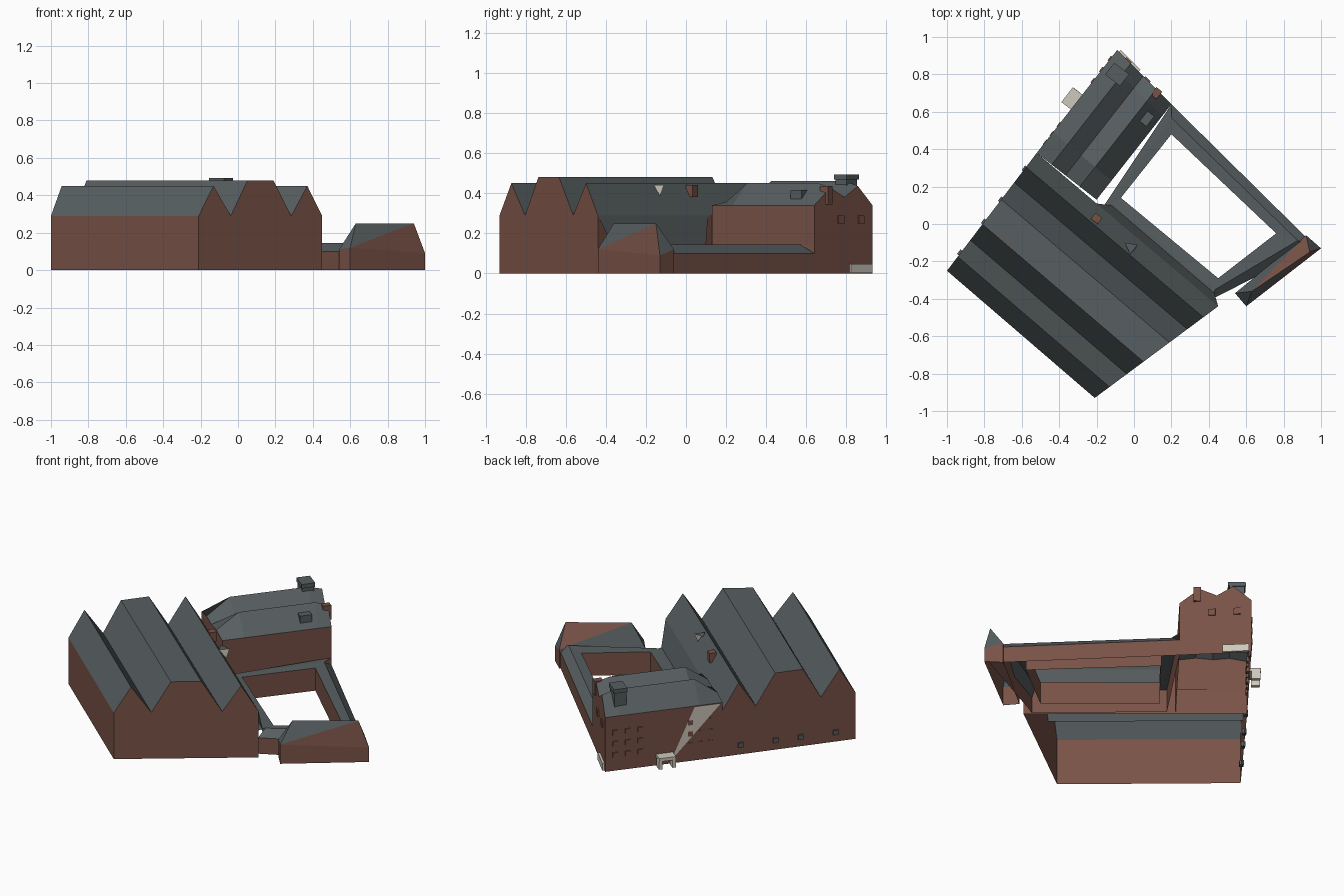
import bpy
from math import atan2
from mathutils import Vector

if "Cube" in bpy.data.objects:
    bpy.data.objects.remove(bpy.data.objects["Cube"])


def material(name, rgb):
    m = bpy.data.materials.new(name)
    m.use_nodes = True
    m.diffuse_color = (*rgb, 1)
    m.node_tree.nodes["Principled BSDF"].inputs["Base Color"].default_value = (*rgb, 1)
    return m


MATS = [material("brick", (0.19, 0.085, 0.063)),
        material("slate roof", (0.095, 0.112, 0.117)),
        material("pale stone", (0.62, 0.58, 0.50))]
BRICK, SLATE, STONE = range(3)


def build(name, faces):
    """Make an object from (material, corner points) pairs."""
    verts, polys = [], []
    for _, pts in faces:
        polys.append(range(len(verts), len(verts) + len(pts)))
        verts += [tuple(p) for p in pts]
    me = bpy.data.meshes.new(name)
    me.from_pydata(verts, [], [list(p) for p in polys])
    for m in MATS:
        me.materials.append(m)
    for poly, (mat, _) in zip(me.polygons, faces):
        poly.material_index = mat
    ob = bpy.data.objects.new(name, me)
    bpy.context.collection.objects.link(ob)
    return ob


def box(name, mat, center, size, angle):
    bpy.ops.mesh.primitive_cube_add(size=1, location=center, rotation=(0, 0, angle))
    ob = bpy.context.object
    ob.name, ob.scale = name, size
    ob.data.materials.append(MATS[mat])
    return ob


def at(p, q, t, z):
    """Point a fraction t along the plan line p-q, at height z."""
    v = p.lerp(q, t)
    return Vector((v.x, v.y, z))


def wall(p, q, zp, zq):
    return [at(p, q, 0, 0), at(p, q, 1, 0), at(p, q, 1, zq), at(p, q, 0, zp)]


# Plan corners
front, left_end = Vector((-0.21, -0.93)), Vector((-1.0, -0.25))
hall_right, hall_back = Vector((0.45, -0.44)), Vector((-0.52, 0.38))
back = Vector((-0.09, 0.93))
block_right, block_inner = Vector((0.2, 0.64)), Vector((-0.2, 0.13))

# Saw-tooth hall
profile = [(0, 0.29), (0.12, 0.45), (0.26, 0.29), (0.395, 0.48),
           (0.605, 0.48), (0.75, 0.29), (0.88, 0.45), (1, 0.29)]
near = [at(front, hall_right, t, z) for t, z in profile]
far = [at(left_end, hall_back, t, z) for t, z in profile]
hall = [(BRICK, wall(left_end, front, 0.29, 0.29)),
        (BRICK, [at(front, hall_right, 0, 0), at(front, hall_right, 1, 0)] + near[::-1]),
        (BRICK, [at(hall_back, left_end, 0, 0), at(hall_back, left_end, 1, 0)] + far),
        (BRICK, wall(hall_right, hall_back, 0.29, 0.29))]
for i in range(len(profile) - 1):
    hall.append((SLATE, [near[i], near[i + 1], far[i + 1], far[i]]))
build("saw_tooth_hall", hall)

# Lean-to roof from the hall down to the courtyard
build("hall_lean_to", [(SLATE, [at(hall_right, hall_back, 0, 0.29), (0.43, -0.37, 0.145),
                                (-0.12, 0.10, 0.145), at(hall_right, hall_back, 0.67, 0.29)])])

# Low ring of wings around the open courtyard
outer = [Vector(p) for p in ((-0.16, 0.10), (0.2, 0.64), (0.97, -0.12), (0.42, -0.40))]
inner = [Vector(p) for p in ((-0.07, 0.14), (0.2, 0.48), (0.76, -0.05), (0.45, -0.29))]
ring = []
for i in range(4):
    j = (i + 1) % 4
    eave = 0.145 if i in (0, 3) else 0.10
    o = [at(outer[k], inner[k], 0, eave) for k in (i, j)]
    r = [at(outer[k], inner[k], 0.45, 0.145) for k in (i, j)]
    n = [at(outer[k], inner[k], 1, 0.142) for k in (i, j)]
    ring += [(SLATE, [o[1], o[0], r[0], r[1]]), (SLATE, [r[1], r[0], n[0], n[1]]),
             (BRICK, wall(outer[j], outer[i], eave, eave)),
             (BRICK, wall(inner[i], inner[j], 0.142, 0.142))]
build("courtyard_wings", ring)

# Twin-ridged block at the back
block_profile = [(0, 0.34), (0.25, 0.46), (0.48, 0.39), (0.72, 0.45), (1, 0.34)]
sections = []
for s, rise in ((0, 0.15), (0.2, 1), (0.88, 1), (1, 0.8)):
    a, b = hall_back.lerp(back, s), block_inner.lerp(block_right, s)
    sections.append([at(a, b, t, 0.34 + (z - 0.34) * rise) for t, z in block_profile])
block = [(BRICK, wall(back, hall_back, 0.34, 0.34)),
         (BRICK, wall(block_inner, block_right, 0.34, 0.34)),
         (BRICK, [at(block_right, back, 0, 0), at(block_right, back, 1, 0)] + sections[-1]),
         (BRICK, [at(hall_back, block_inner, 0, 0.15), at(hall_back, block_inner, 1, 0.15)]
          + sections[0][::-1])]
for a, b in zip(sections, sections[1:]):
    for i in range(4):
        block.append((SLATE, [a[i], a[i + 1], b[i + 1], b[i]]))
build("back_block", block)

# Corner pavilion with a lopsided hipped roof
foot = [Vector(p) for p in ((0.60, -0.44), (1.0, -0.13), (0.92, -0.06), (0.54, -0.37))]
low = [at(p, p, 0, z) for p, z in zip(foot, (0.12, 0.09, 0.12, 0.11))]
top_a, top_b = Vector((0.63, -0.36, 0.25)), Vector((0.94, -0.15, 0.25))
build("corner_pavilion", [
    (BRICK, wall(foot[0], foot[1], 0.12, 0.09)), (BRICK, wall(foot[1], foot[2], 0.09, 0.12)),
    (BRICK, wall(foot[2], foot[3], 0.12, 0.11)), (BRICK, wall(foot[3], foot[0], 0.11, 0.12)),
    (BRICK, [low[0], low[1], top_b]), (SLATE, [low[0], top_b, top_a]),
    (SLATE, [low[1], low[2], top_b]), (BRICK, [low[2], top_a, top_b]),
    (SLATE, [low[2], low[3], top_a]), (SLATE, [low[3], low[0], top_a])])

# Chimney, roof boxes and dormers
side = back - left_end
turn = atan2(side.y, side.x)
box("chimney", SLATE, (-0.09, 0.80, 0.42), (0.07, 0.085, 0.13), turn)
box("chimney_cap", SLATE, (-0.09, 0.80, 0.48), (0.08, 0.10, 0.025), turn)
box("roof_vent", BRICK, (0.12, 0.70, 0.39), (0.05, 0.04, 0.09), turn)
box("inner_dormer", SLATE, (0.06, 0.57, 0.37), (0.07, 0.07, 0.09), turn)
box("hall_dormer", BRICK, (-0.20, 0.03, 0.41), (0.04, 0.045, 0.06), turn)
build("pale_dormer", [(STONE, [(-0.02, -0.16, 0.44), (0.02, -0.11, 0.44), (0.01, -0.13, 0.385)]),
                      (SLATE, [(-0.02, -0.16, 0.44), (0.02, -0.11, 0.44), (-0.05, -0.10, 0.44)])])

# Entrance porch on the long back wall
box("porch_roof", STONE, (-0.33, 0.67, 0.06), (0.10, 0.07, 0.02), turn)
for s in (-0.04, 0.04):
    post = Vector((-0.335, 0.675)) + side.normalized() * s
    box("porch_post", STONE, (post.x, post.y, 0.03), (0.02, 0.05, 0.06), turn)

# Pale painted wedge on the same wall
out = Vector((-side.y, side.x)).normalized() * 0.004
wedge = [at(back + out, hall_back + out, t, z) for t, z in ((0.56, 0.02), (0.76, 0.335), (0.98, 0.335))]
build("pale_wall_wedge", [(STONE, wedge)])

# Small windows along the long back wall
spots = [(t, z) for z in (0.10, 0.17, 0.24) for t in (0.04, 0.09, 0.14, 0.34, 0.38, 0.42)]
for t, z in spots:
    box("back_window", BRICK, at(back, left_end, t, z), (0.03, 0.015, 0.03), turn)
for t in (0.54, 0.68, 0.78, 0.92):
    box("low_hatch", SLATE, at(back, left_end, t, 0.06), (0.03, 0.025, 0.03), turn)

# Plaque and windows on the end wall of the back block
end_turn = atan2(-0.29, 0.29)
box("end_plaque", STONE, (-0.025, 0.87, 0.025), (0.15, 0.02, 0.045), end_turn)
for t, z in ((0.2, 0.27), (0.55, 0.27)):
    box("end_window", BRICK, at(back, block_right, t, z), (0.04, 0.015, 0.04), end_turn)
